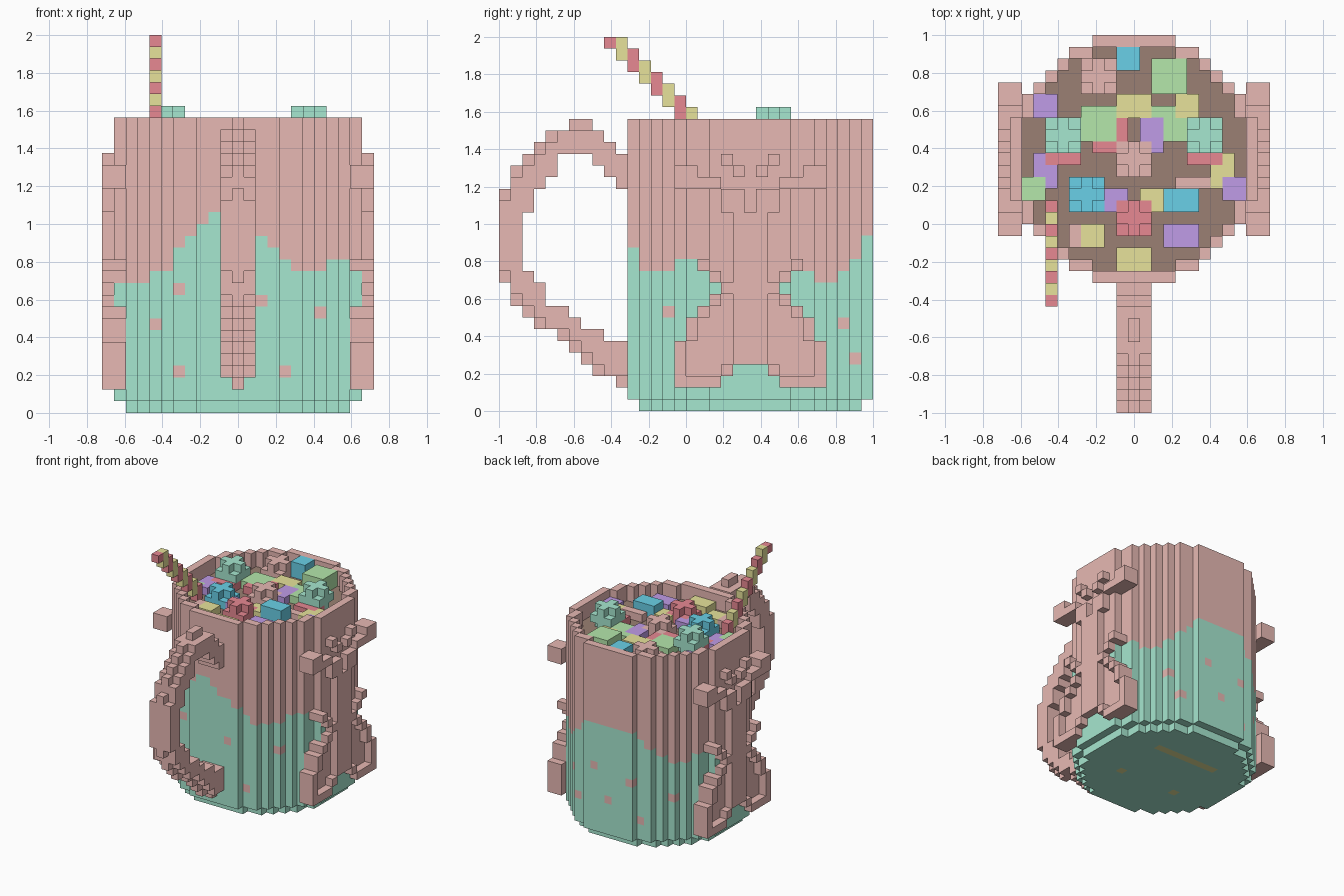
import bpy
import bmesh

V = 0.0625                      # edge of one cube cell
MID = 21                        # cell row of the cup's axis along y

if "Cube" in bpy.data.objects:
    bpy.data.objects.remove(bpy.data.objects["Cube"], do_unlink=True)


def linear(c):
    c /= 255
    return c / 12.92 if c <= 0.04045 else ((c + 0.055) / 1.055) ** 2.4


def material(name, rgb):
    col = [linear(c) for c in rgb] + [1]
    m = bpy.data.materials.new(name)
    m.use_nodes = True
    m.diffuse_color = col
    node = next(n for n in m.node_tree.nodes if n.type == 'BSDF_PRINCIPLED')
    node.inputs["Base Color"].default_value = col
    node.inputs["Roughness"].default_value = 0.8
    return m


MATS = {n: material(n, c) for n, c in {
    "pink": (255, 204, 198), "mint": (184, 255, 229), "brown": (155, 128, 115),
    "green": (200, 255, 189), "yellow": (255, 250, 171), "red": (255, 151, 162),
    "blue": (117, 230, 255), "purple": (212, 173, 255)}.items()}

DIRS = [(a, s) for a in range(3) for s in (-1, 1)]


def voxels(name, cells, paint):
    """Skin a set of (i, j, k) cells; paint is a colour or a rule (cell, axis, sign)."""
    cells = set(cells)
    bm = bmesh.new()
    verts, slots = {}, []

    def vert(p):
        if p not in verts:
            verts[p] = bm.verts.new(((p[0] - 0.5) * V, p[1] * V - 1, p[2] * V))
        return verts[p]

    for cell in sorted(cells):
        for axis, sign in DIRS:
            near = list(cell)
            near[axis] += sign
            if tuple(near) in cells:
                continue
            u, w = (axis + 1) % 3, (axis + 2) % 3
            ring = []
            for du, dw in ((0, 0), (1, 0), (1, 1), (0, 1))[::sign]:
                p = list(cell)
                p[axis] += sign > 0
                p[u] += du
                p[w] += dw
                ring.append(vert(tuple(p)))
            face = bm.faces.new(ring)
            colour = paint if isinstance(paint, str) else paint(cell, axis, sign)
            if colour not in slots:
                slots.append(colour)
            face.material_index = slots.index(colour)
    mesh = bpy.data.meshes.new(name)
    bm.to_mesh(mesh)
    bm.free()
    for s in slots:
        mesh.materials.append(MATS[s])
    ob = bpy.data.objects.new(name, mesh)
    bpy.context.collection.objects.link(ob)
    return ob


def disc(rmin, rmax, k):
    span = range(-10, 11)
    return {(x, y + MID, k) for x in span for y in span if rmin < x * x + y * y <= rmax}


# Side ornament: half-widths from its centre line, row by row
hull = {(m, k) for k in (2, 3) for m in range(3, 7)}
widths = [6, 6, 5, 5, 4, 3, 2, 3, 4]
hull |= {(m, k) for k, w in enumerate(widths, 4) for m in range(w + 1)}
raised = {(w, k) for k, w in enumerate(widths, 4)}
raised |= {(m, 2) for m in range(3, 7)} | {(6, 3), (2, 3)}
raised |= {(m, k) for m in (0, 1) for k in range(4, 17)}
crest = {(1, 17), (2, 17), (1, 18), (2, 18), (1, 20), (2, 21)}
crest |= {(m, 19) for m in range(3, 7)} | {(5, 20), (6, 20)}
raised |= crest
hull |= crest

# Cup: mint dripping up to a wavy line, pink above, with pink speckles
FRONT = [11, 11, 11, 12, 12, 14, 15, 16, 17, 17, 16, 15, 15, 14, 13, 12, 12, 12, 13, 13, 13]
BACK = [13, 12, 11, 11, 12, 13, 14, 15, 15, 15, 15, 15, 15, 15, 14, 13, 12, 11, 11, 12, 13]
SPECKS = {-1: {(-5, 10), (-7, 7), (-5, 3), (2, 9), (7, 8), (4, 3)},
          1: {(6, 7), (5, 4), (2, 9), (0, 5), (-3, 8), (-4, 3), (-7, 6)}}


def cup_paint(cell, axis, sign):
    i, j, k = cell
    d = j - MID
    if axis == 2 and sign < 0 and k == 0:
        bar = d == 4 and abs(i) <= 4
        return "yellow" if bar or (abs(i), d) == (4, -3) else "mint"
    if abs(i) == 10 and axis == 0 and (abs(d), k) in hull:
        return "pink"
    side = -1 if d < 0 else 1
    level = (FRONT if side < 0 else BACK)[i + 10]
    return "pink" if k >= level or (i, k) in SPECKS[side] else "mint"


cup = disc(-1, 90, 0)
for k in range(1, 25):
    cup |= disc(90, 110, k)
voxels("cup", cup, cup_paint)
voxels("drink", disc(-1, 90, 22), "brown")

# Ornaments on both sides
for name, side in (("left_ornament", 1), ("right_ornament", -1)):
    cells = set()
    for s in (-1, 1):
        cells |= {(11 * side, MID + s * m, k) for m, k in raised}
        cells |= {(10 * side, MID + s * m, k) for m, k in hull if m > 3}
    voxels(name, cells, "pink")

# Handle: row ranges for the lower and upper arm, with a narrow outer ridge
lower = [(11, 18), (9, 20), (8, 11), (7, 10), (7, 8), (6, 8), (5, 7), (4, 6), (3, 6), (3, 5), (2, 5)]
upper = [(17, 21), (19, 22), (20, 23), (22, 23), (22, 24), (22, 24), (21, 23), (20, 22), (19, 21)]
arc = {(j, k) for j, (a, b) in enumerate(lower) for k in range(a, b + 1)}
arc |= {(j, k) for j, (a, b) in enumerate(upper, 2) for k in range(a, b + 1)}
handle = {(0, j, k) for j, k in arc}
for j, k in arc:
    outward = (j, k + 1) if k > 13 else (j, k - 1)
    if k < 24 and ((j - 1, k) in arc or outward in arc):
        handle |= {(-1, j, k), (1, j, k)}
voxels("handle", handle, "pink")

# Striped straw
straw = {(-7, 9, 31)}
for n in range(1, 9):
    straw |= {(-7, 9 + n, 31 - n), (-7, 9 + n, 32 - n)}
voxels("straw", straw, lambda c, a, s: "red" if c[1] % 2 else "yellow")

taken = set(straw)


def sweet(name, colour, cells):
    cells = set(cells) - taken
    taken.update(cells)
    if cells:
        voxels(name, cells, colour)


# Round sweets: three-cell balls without corners
balls = [("mint", -6, 23, 24), ("mint", 6, 23, 24), ("pink", -3, 28, 23),
         ("pink", 0, 21, 23), ("blue", -4, 18, 23), ("red", 0, 16, 23)]
near = (-1, 0, 1)
for n, (colour, x, y, z) in enumerate(balls):
    sweet(f"round_sweet_{n + 1}", colour, {
        (x + a, y + b, z + c) for a in near for b in near for c in near
        if abs(a) + abs(b) + abs(c) < 3})

# Block sweets: colour, first cell in x and y, size in x and y, top row
blocks = [("blue", -1, 29, 2, 2, 24), ("green", 2, 27, 3, 3, 24), ("blue", 3, 17, 3, 2, 24),
          ("purple", -8, 25, 2, 2, 23), ("yellow", -1, 25, 3, 2, 23), ("yellow", 4, 25, 2, 2, 23),
          ("purple", 1, 22, 2, 3, 23), ("green", -4, 23, 3, 3, 23), ("green", 2, 23, 3, 3, 23),
          ("red", -3, 22, 3, 3, 23), ("red", -7, 21, 3, 2, 23), ("red", 5, 21, 3, 2, 23),
          ("green", -9, 18, 2, 2, 23), ("purple", 8, 18, 2, 2, 23), ("purple", -8, 19, 2, 3, 23),
          ("yellow", 7, 19, 2, 3, 23), ("pink", 4, 19, 3, 1, 23), ("purple", -2, 17, 2, 2, 23),
          ("yellow", 1, 17, 2, 2, 23), ("yellow", -4, 14, 2, 2, 23), ("pink", -5, 14, 1, 2, 23),
          ("purple", 3, 14, 3, 2, 23), ("yellow", -1, 12, 3, 2, 23)]
for n, (colour, x, y, w, d, top) in enumerate(blocks):
    sweet(f"block_sweet_{n + 1}", colour, {
        (x + a, y + b, k) for a in range(w) for b in range(d) for k in range(23, top + 1)})
